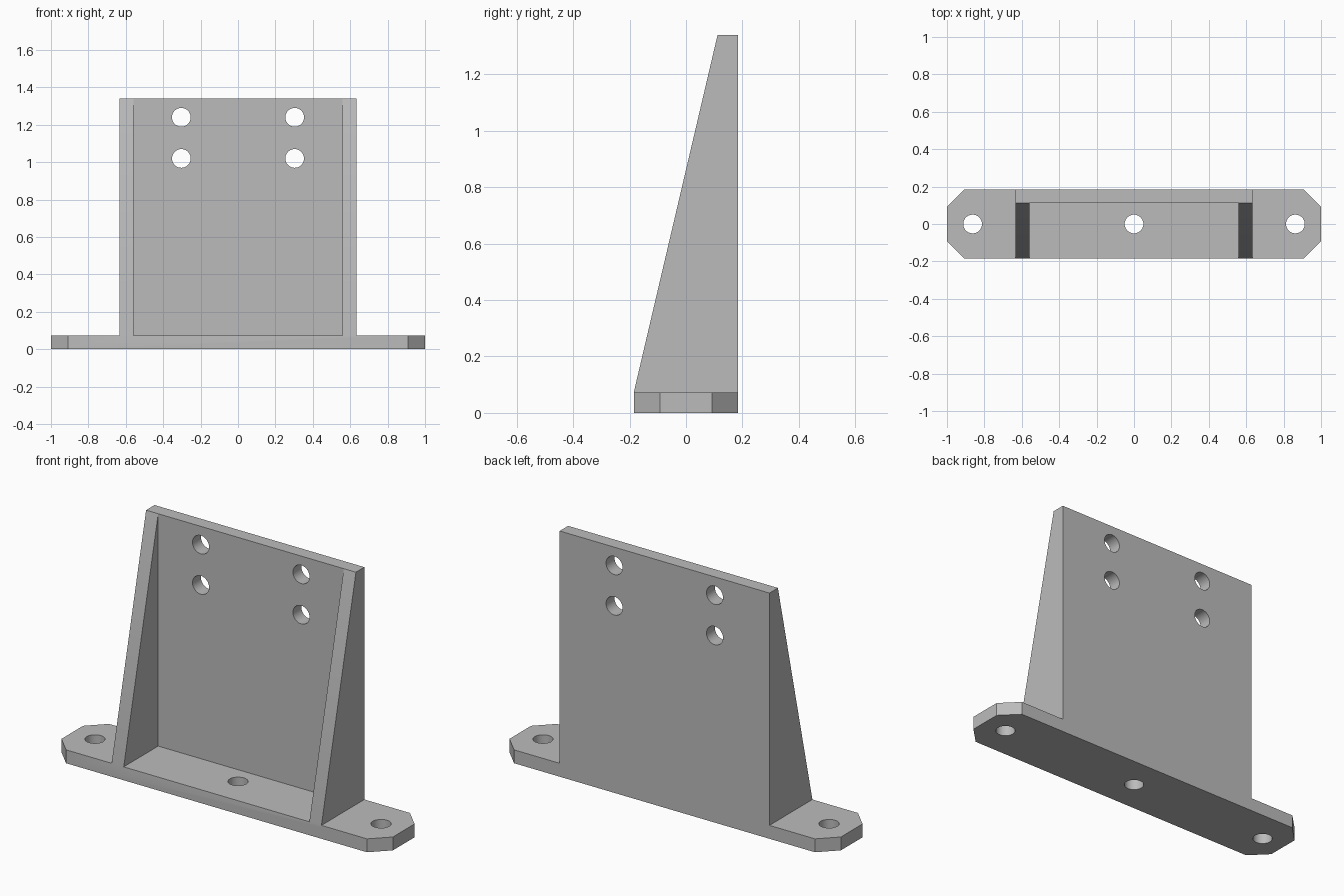
import bpy
import bmesh
import math
from mathutils import Matrix

if "Cube" in bpy.data.objects:
    bpy.data.objects.remove(bpy.data.objects["Cube"], do_unlink=True)

# Main dimensions
HALF_DEPTH = 0.185
BASE_TOP = 0.073
HEIGHT = 1.34
HALF_WIDTH = 0.633
WALL = 0.073
WALL_FRONT = HALF_DEPTH - WALL
CHAMFER = 0.092
HOLE_RADIUS = 0.05

grey = bpy.data.materials.new("plain_grey")
grey.use_nodes = True
GREY = (0.5, 0.5, 0.5, 1)
grey.diffuse_color = GREY
grey.node_tree.nodes["Principled BSDF"].inputs["Base Color"].default_value = GREY


def add_object(name, bm):
    bmesh.ops.recalc_face_normals(bm, faces=bm.faces)
    mesh = bpy.data.meshes.new(name)
    bm.to_mesh(mesh)
    bm.free()
    mesh.materials.append(grey)
    obj = bpy.data.objects.new(name, mesh)
    bpy.context.collection.objects.link(obj)
    return obj


def prism(name, points, offset):
    """Extrude a closed outline of 3D points along an offset."""
    bm = bmesh.new()
    face = bm.faces.new([bm.verts.new(p) for p in points])
    new = bmesh.ops.extrude_face_region(bm, geom=[face])["geom"]
    verts = [v for v in new if isinstance(v, bmesh.types.BMVert)]
    bmesh.ops.translate(bm, verts=verts, vec=offset)
    return add_object(name, bm)


def side_prism(name, profile, x0, x1):
    return prism(name, [(x0, y, z) for y, z in profile], (x1 - x0, 0, 0))


def hole(name, location, turn=0):
    bm = bmesh.new()
    place = Matrix.Translation(location) @ Matrix.Rotation(turn, 4, "X")
    bmesh.ops.create_cone(bm, cap_ends=True, segments=40, radius1=HOLE_RADIUS,
                          radius2=HOLE_RADIUS, depth=0.3, matrix=place)
    return add_object(name, bm)


def combine(target, other, operation):
    """Apply a boolean and discard the helper."""
    mod = target.modifiers.new(operation.lower(), "BOOLEAN")
    mod.operation = operation
    mod.solver = "EXACT"
    mod.object = other
    other.hide_render = True
    bpy.context.view_layer.objects.active = target
    bpy.ops.object.modifier_apply(modifier=mod.name)
    bpy.data.objects.remove(other, do_unlink=True)


# Base plate with chamfered corners
a, b = 1 - CHAMFER, HALF_DEPTH - CHAMFER
half = [(1, -b), (1, b), (a, HALF_DEPTH)]
outline = half + [(-a, HALF_DEPTH), (-1, b), (-1, -b),
                  (-a, -HALF_DEPTH), (a, -HALF_DEPTH)]
bracket = prism("mounting_bracket", [(x, y, 0) for x, y in outline], (0, 0, BASE_TOP))

# Upright with two sloping side gussets, hollowed out at the front
slope = [(-HALF_DEPTH, BASE_TOP), (WALL_FRONT, HEIGHT),
         (HALF_DEPTH, HEIGHT), (HALF_DEPTH, BASE_TOP)]
upright = side_prism("upright", slope, -HALF_WIDTH, HALF_WIDTH)
pocket = [(-1, BASE_TOP - 0.1), (WALL_FRONT, BASE_TOP - 0.1),
          (WALL_FRONT, HEIGHT + 0.1), (-1, HEIGHT + 0.1)]
inner = HALF_WIDTH - WALL
combine(upright, side_prism("pocket_cutter", pocket, -inner, inner), "DIFFERENCE")
combine(bracket, upright, "UNION")

# Three floor holes and four wall holes
for x in (-0.863, 0, 0.863):
    combine(bracket, hole("floor_hole_cutter", (x, 0, BASE_TOP / 2)), "DIFFERENCE")
for x in (-0.303, 0.303):
    for z in (1.02, 1.24):
        cutter = hole("wall_hole_cutter", (x, HALF_DEPTH, z), math.pi / 2)
        combine(bracket, cutter, "DIFFERENCE")

# Crisp flat faces, smooth hole walls
bpy.ops.object.select_all(action="DESELECT")
bracket.select_set(True)
bpy.context.view_layer.objects.active = bracket
bpy.ops.object.shade_smooth_by_angle(angle=math.radians(25))
